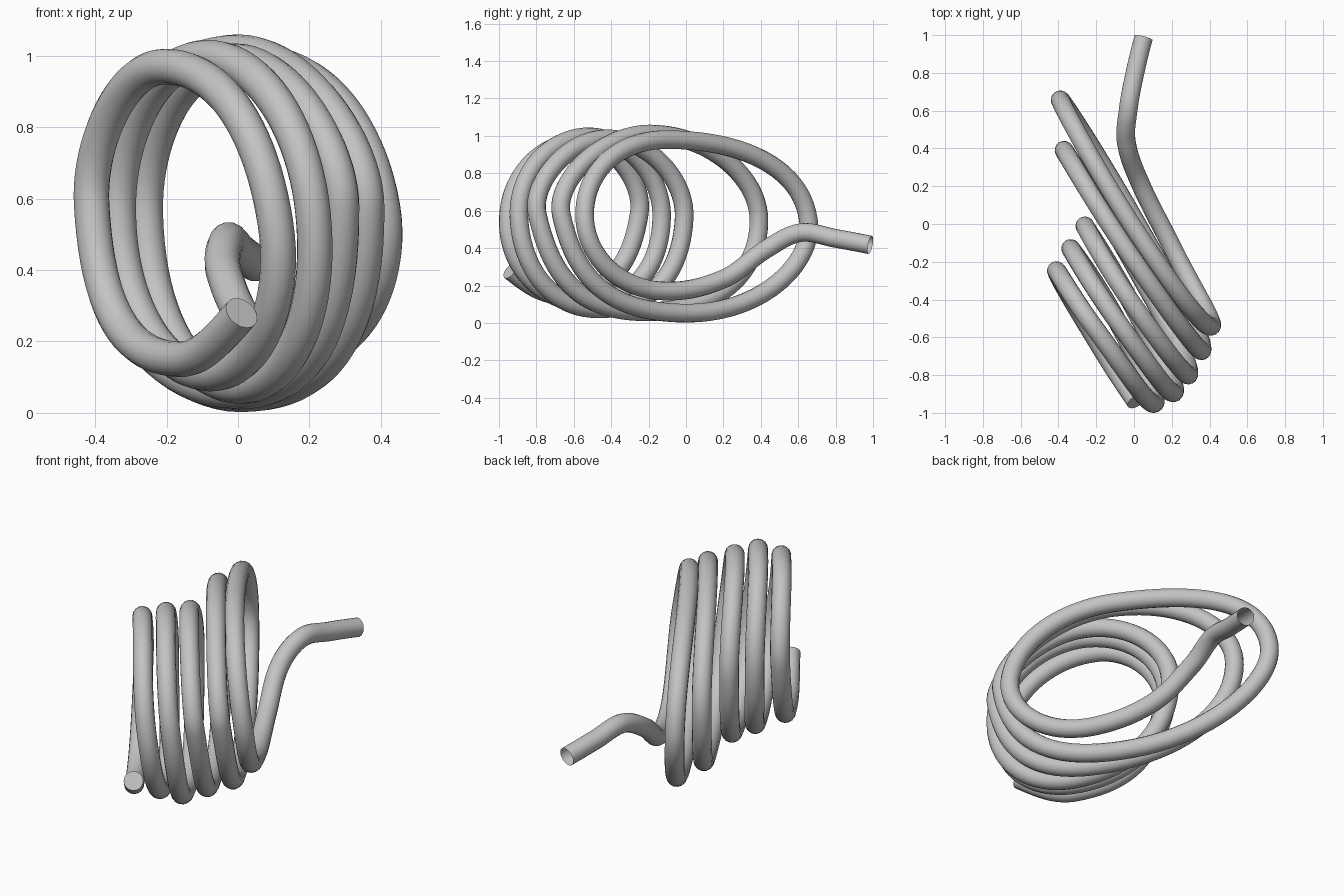
import bpy
import bmesh
from mathutils import Vector

TUBE_RADIUS = 0.05
UPPER = 0.54      # handle factor for the upper quarter turns
LOWER = 0.59      # handle factor for the fuller lower quarter turns
GENTLE = 0.36     # handle factor for the loose ends

cube = bpy.data.objects.get("Cube")
if cube:
    bpy.data.objects.remove(cube, do_unlink=True)

# Metal colour
metal = bpy.data.materials.new("plain_grey_metal")
metal.use_nodes = True
grey = (0.55, 0.55, 0.55, 1.0)
metal.diffuse_color = grey
metal.node_tree.nodes["Principled BSDF"].inputs["Base Color"].default_value = grey

# Quarter points of every turn, from the front turn to the back one
bottoms = [(-.16, -.68, .15), (-.075, -.54, .11), (.01, -.465, .075),
           (0, -.215, .06), (.01, .01, .052)]
right_sides = [(-.41, -.25, .585), (-.335, -.13, .565), (-.26, -.01, .56),
               (-.37, .39, .54), (-.39, .655, .545)]
tops = [(-.205, -.555, .97), (-.085, -.52, .995), (-.01, -.42, .985),
        (0, -.195, 1.01), (.055, -.105, .98)]
left_sides = [(.105, -.95, .53), (.21, -.893, .56), (.29, -.795, .58),
              (.36, -.667, .58), (.405, -.542, .575)]

# Whole path: front end, turns, then the tail that swings out at the back
path = [("end", (.01, -.94, .28))]
for bottom, right, top, left in zip(bottoms, right_sides, tops, left_sides):
    path += [("bottom", bottom), ("side", right), ("top", top), ("side", left)]
path += [("bottom", (.19, -.1, .17)), ("end", (.04, .2, .235)),
         ("end", (-.04, .43, .395)), ("end", (-.03, .61, .482)),
         ("end", (.005, .8, .452)), ("end", (.05, .985, .417))]

kinds = [kind for kind, _ in path]
points = [Vector(position) for _, position in path]


def tangent(i):
    """Direction of travel; tops and bottoms stay horizontal."""
    ahead = points[min(i + 1, len(points) - 1)]
    behind = points[max(i - 1, 0)]
    direction = ahead - behind
    if kinds[i] in ("top", "bottom"):
        direction.z = 0
    return direction.normalized()


def handle(i, j):
    """Handle of point i on the side of its neighbour j."""
    pair = (kinds[i], kinds[j])
    factor = GENTLE if "end" in pair else UPPER if "top" in pair else LOWER
    direction = tangent(i)
    return points[i] + direction * (points[j] - points[i]).dot(direction) * factor


# Centre line as a Bezier spline with a round section
curve = bpy.data.curves.new("coil_path", "CURVE")
curve.dimensions = "3D"
curve.resolution_u = 20
curve.bevel_depth = TUBE_RADIUS
curve.bevel_resolution = 6
curve.use_fill_caps = False
spline = curve.splines.new("BEZIER")
spline.bezier_points.add(len(points) - 1)
last = len(points) - 1
for i, knot in enumerate(spline.bezier_points):
    knot.handle_left_type = knot.handle_right_type = "FREE"
    knot.co = points[i]
    knot.handle_left = handle(i, i - 1) if i > 0 else points[i]
    knot.handle_right = handle(i, i + 1) if i < last else points[i]
# Straight lead-in and lead-out at the two ends
first_knot, last_knot = spline.bezier_points[0], spline.bezier_points[last]
first_knot.handle_right = points[0].lerp(spline.bezier_points[1].handle_left, 0.5)
last_knot.handle_left = points[last].lerp(spline.bezier_points[last - 1].handle_right, 0.5)

# Turn the swept tube into a mesh object
coil = bpy.data.objects.new("coiled_tube", curve)
bpy.context.collection.objects.link(coil)
bpy.ops.object.select_all(action="DESELECT")
coil.select_set(True)
bpy.context.view_layer.objects.active = coil
bpy.ops.object.convert(target="MESH")
coil = bpy.context.view_layer.objects.active

# Close the front end; the tail stays open
bm = bmesh.new()
bm.from_mesh(coil.data)
bmesh.ops.remove_doubles(bm, verts=bm.verts, dist=0.0001)
front_rim = [edge for edge in bm.edges if edge.is_boundary
             and (edge.verts[0].co - points[0]).length < TUBE_RADIUS * 2]
bmesh.ops.holes_fill(bm, edges=front_rim, sides=0)
bmesh.ops.recalc_face_normals(bm, faces=bm.faces)
bm.to_mesh(coil.data)
bm.free()

coil.data.materials.clear()
coil.data.materials.append(metal)
bpy.ops.object.shade_smooth_by_angle()
